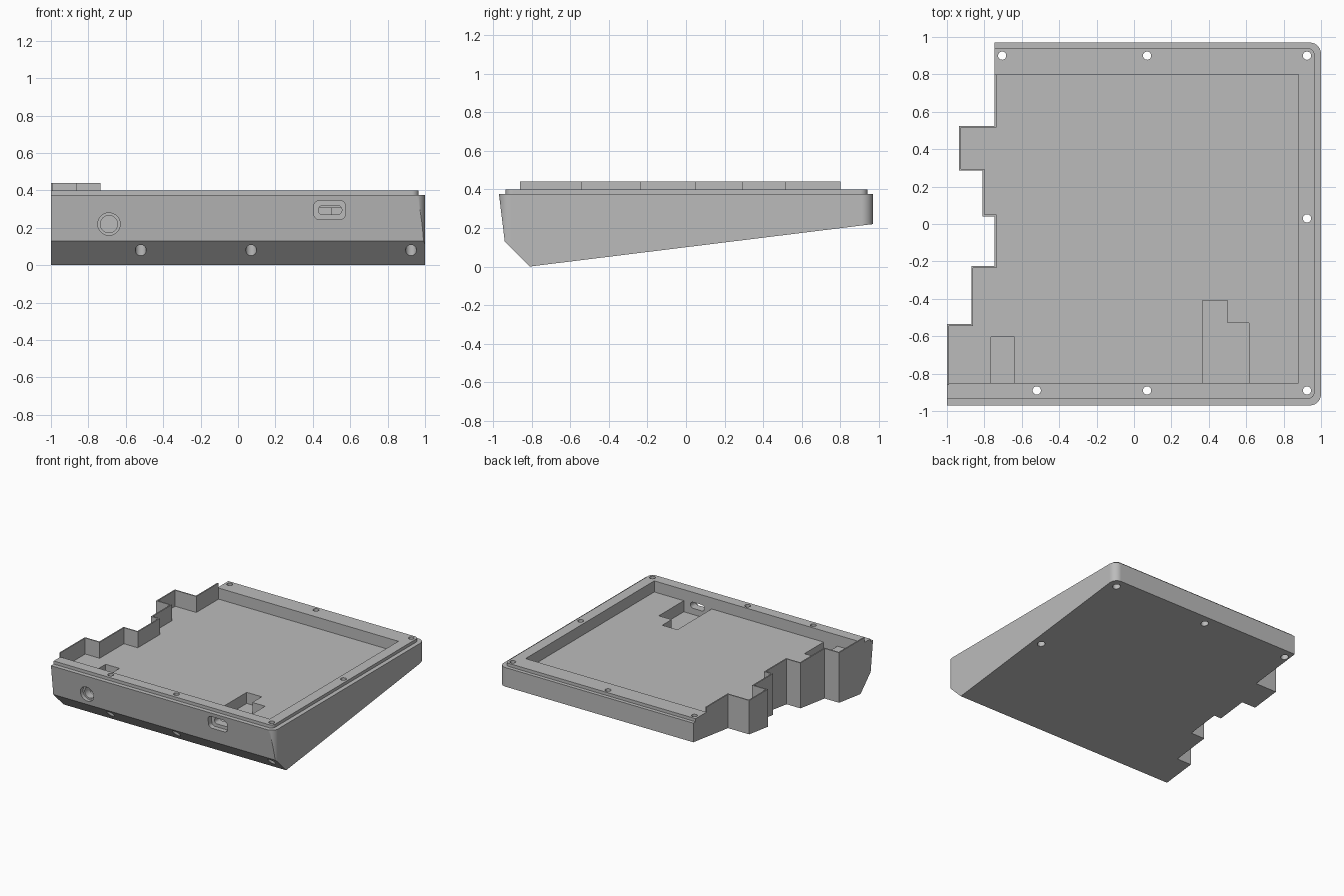
import bpy, bmesh, math

cube = bpy.data.objects.get("Cube")
if cube:
    bpy.data.objects.remove(cube, do_unlink=True)

grey = bpy.data.materials.new("plain grey")
grey.use_nodes = True
grey.diffuse_color = (0.5, 0.5, 0.5, 1)
grey.node_tree.nodes["Principled BSDF"].inputs["Base Color"].default_value = (0.5, 0.5, 0.5, 1)

# Ways to place a 2D outline (u, v) with extrusion position w
PLAN = lambda u, v, w: (u, v, w)
FRONT = lambda u, v, w: (u, w, v)
SIDE = lambda u, v, w: (w, u, v)


def prism(name, outline, lo, hi, place=PLAN):
    """Solid made by extruding an outline from lo to hi."""
    bm = bmesh.new()
    ends = [[bm.verts.new(place(u, v, w)) for u, v in outline] for w in (lo, hi)]
    bm.faces.new(ends[0])
    bm.faces.new(ends[1])
    n = len(outline)
    for i in range(n):
        j = (i + 1) % n
        bm.faces.new((ends[0][i], ends[0][j], ends[1][j], ends[1][i]))
    bmesh.ops.recalc_face_normals(bm, faces=bm.faces[:])
    mesh = bpy.data.meshes.new(name)
    bm.to_mesh(mesh)
    bm.free()
    mesh.materials.append(grey)
    obj = bpy.data.objects.new(name, mesh)
    bpy.context.collection.objects.link(obj)
    return obj


def arc(cx, cy, r, start, sweep=90, steps=10):
    angles = [math.radians(start + sweep * i / steps) for i in range(steps + 1)]
    return [(cx + r * math.cos(a), cy + r * math.sin(a)) for a in angles]


def circle(cx, cy, r):
    return arc(cx, cy, r, 0, 360, 32)[:-1]


def rounded(x0, x1, y0, y1, r):
    return (arc(x1 - r, y1 - r, r, 0) + arc(x0 + r, y1 - r, r, 90)
            + arc(x0 + r, y0 + r, r, 180) + arc(x1 - r, y0 + r, r, 270))


def stepped_edge(inset, top, bottom):
    """Stepped left boundary from back to front, moved inwards by inset."""
    xs = [-0.745, -0.935, -0.81, -0.745, -0.87, -1.0]
    ys = [0.525, 0.285, 0.04, -0.225, -0.535]
    pts = [(xs[0] + inset, top)]
    for x, nxt, y in zip(xs, xs[1:], ys):
        y += inset if nxt > x else -inset
        pts += [(x + inset, y), (nxt + inset, y)]
    return pts + [(xs[-1] + inset, bottom)]


def plan_outline(front, back, right, r):
    return (stepped_edge(0, back, front)
            + arc(right - r, front + r, r, 270) + arc(right - r, back - r, r, 0))


def combine(target, tool, operation):
    mod = target.modifiers.new("combine", "BOOLEAN")
    mod.operation, mod.solver, mod.object = operation, "EXACT", tool
    bpy.context.view_layer.objects.active = target
    bpy.ops.object.modifier_apply(modifier=mod.name)
    bpy.data.objects.remove(tool, do_unlink=True)


def cut(outline, lo, hi, place=PLAN):
    combine(case, prism("cutter", outline, lo, hi, place), "DIFFERENCE")


# Wedge-shaped body: plan outline limited by the side profile
case = prism("case", plan_outline(-0.97, 0.97, 1.0, 0.06), -0.2, 0.375)
profile = [(-0.97, 0.375), (-0.94, 0.13), (-0.81, 0), (0.97, 0.22), (1.1, 0.236),
           (1.1, 0.6), (-0.9975, 0.6)]
combine(case, prism("wedge", profile, -1.2, 1.2, SIDE), "INTERSECT")

# Raised lip and thin stepped wall
combine(case, prism("lip", plan_outline(-0.935, 0.94, 0.965, 0.035), 0.375, 0.4), "UNION")
strip = stepped_edge(0, 0.8, -0.86) + stepped_edge(0.01, 0.8, -0.86)[::-1]
combine(case, prism("wall", strip, 0.4, 0.44), "UNION")

# Main tray
cut(stepped_edge(0.01, 0.8, -0.85) + [(0.88, -0.85), (0.88, 0.8)], 0.31, 0.6)

# Floor recesses behind the socket and the port
cut([(-0.765, -0.85), (-0.64, -0.85), (-0.64, -0.605), (-0.765, -0.605)], 0.16, 0.35)
cut([(0.365, -0.85), (0.615, -0.85), (0.615, -0.53), (0.5, -0.53),
     (0.5, -0.41), (0.365, -0.41)], 0.22, 0.35)

# Round socket and slotted port through the front
cut(circle(-0.69, 0.22, 0.06), -1.1, -0.915, FRONT)
cut(circle(-0.69, 0.22, 0.046), -1.1, -0.8, FRONT)
cut(rounded(0.405, 0.575, 0.245, 0.345, 0.03), -1.1, -0.915, FRONT)
cut(rounded(0.43, 0.555, 0.27, 0.32, 0.024), -1.1, -0.8, FRONT)

# Screw holes, wider from below
screws = [(x, -0.89) for x in (-0.52, 0.07, 0.925)]
screws += [(x, 0.9) for x in (-0.705, 0.07, 0.925)] + [(0.925, 0.03)]
for x, y in screws:
    cut(circle(x, y, 0.022), -0.2, 0.6)
    cut(circle(x, y, 0.029), -0.2, 0.27)

# Tidy coplanar seams and shade
bm = bmesh.new()
bm.from_mesh(case.data)
bmesh.ops.remove_doubles(bm, verts=bm.verts[:], dist=0.0001)
bmesh.ops.dissolve_limit(bm, angle_limit=math.radians(0.5),
                         verts=bm.verts[:], edges=bm.edges[:])
bm.to_mesh(case.data)
bm.free()
bpy.ops.object.select_all(action="DESELECT")
case.select_set(True)
bpy.context.view_layer.objects.active = case
bpy.ops.object.shade_smooth_by_angle(angle=math.radians(30))
weighted = case.modifiers.new("even shading", "WEIGHTED_NORMAL")
weighted.keep_sharp = True
